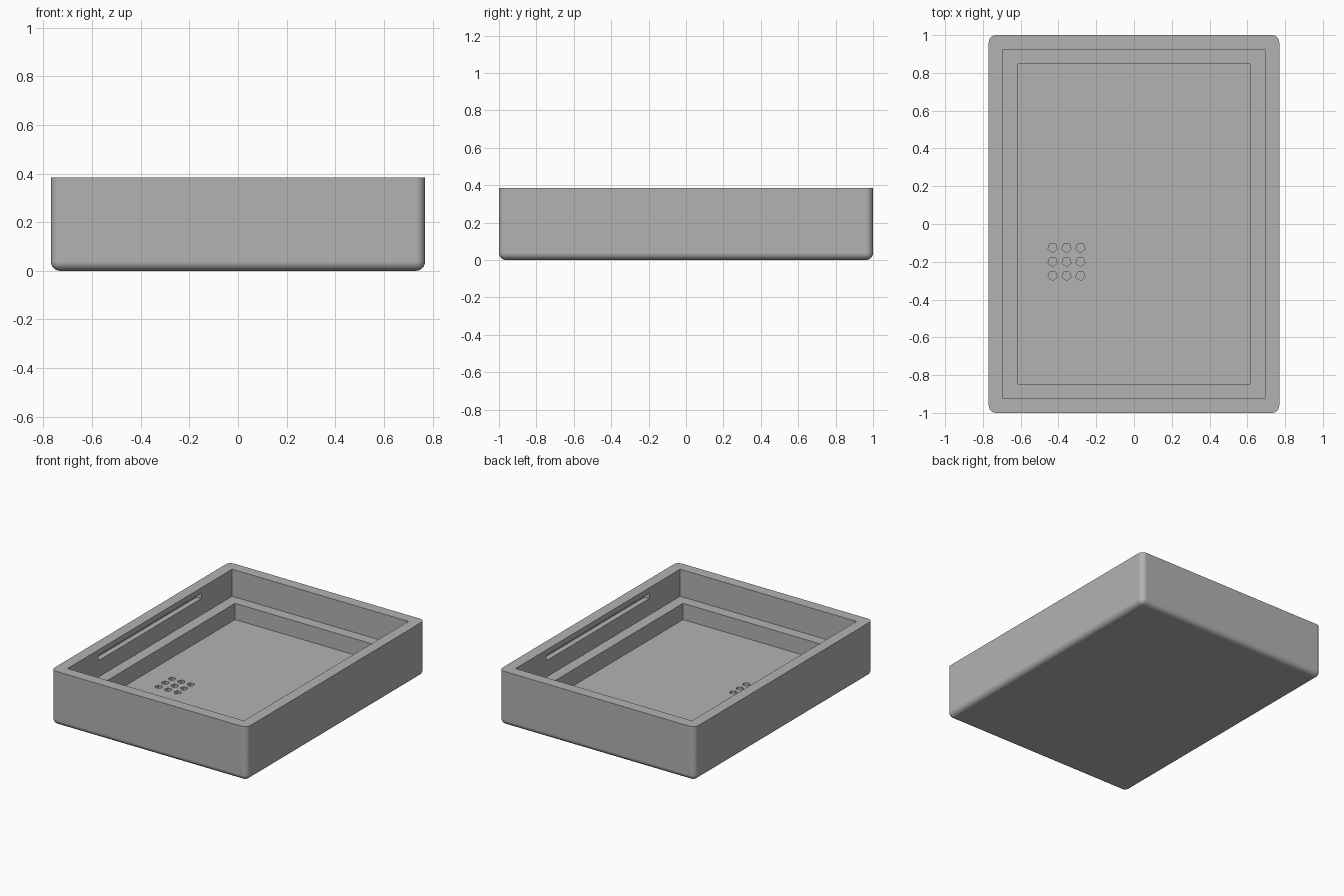
import bpy, bmesh, math
from mathutils import Matrix

old = bpy.data.objects.get("Cube")
if old:
    bpy.data.objects.remove(old, do_unlink=True)

U = 1 / 13                      # wall thickness, used as the module
WIDTH, DEPTH, HEIGHT = 20 * U, 26 * U, 5 * U
LEDGE, FLOOR = 2.5 * U, U

grey = bpy.data.materials.new("plain grey")
grey.use_nodes = True
COLOUR = (0.45, 0.45, 0.45, 1)
grey.diffuse_color = COLOUR
grey.node_tree.nodes["Principled BSDF"].inputs["Base Color"].default_value = COLOUR


def make(name, bm):
    mesh = bpy.data.meshes.new(name)
    bm.to_mesh(mesh)
    bm.free()
    mesh.materials.append(grey)
    obj = bpy.data.objects.new(name, mesh)
    bpy.context.collection.objects.link(obj)
    return obj


def box(bm, x, y, z0, z1, cx=0):
    m = Matrix.Translation((cx, 0, (z0 + z1) / 2)) @ Matrix.Diagonal((x, y, z1 - z0, 1))
    bmesh.ops.create_cube(bm, size=1, matrix=m)


def apply(obj):
    bpy.context.view_layer.objects.active = obj
    for mod in list(obj.modifiers):
        bpy.ops.object.modifier_apply(modifier=mod.name)


def cut(obj, bm):
    cutter = make("cutter", bm)
    cutter.hide_render = True
    mod = obj.modifiers.new("cut", "BOOLEAN")
    mod.operation, mod.solver, mod.object = "DIFFERENCE", "EXACT", cutter
    apply(obj)
    bpy.data.objects.remove(cutter, do_unlink=True)


# Outer shell, rounded everywhere except around the rim
bm = bmesh.new()
box(bm, WIDTH, DEPTH, 0, HEIGHT)
soft = [e for e in bm.edges if min(v.co.z for v in e.verts) < HEIGHT / 2]
bmesh.ops.bevel(bm, geom=soft, offset=U / 2, segments=6, profile=0.5, affect="EDGES")
tray = make("open_tray", bm)

# Stepped cavity: wide upper opening, then the narrower well
for inset, bottom in ((1, LEDGE), (2, FLOOR)):
    bm = bmesh.new()
    box(bm, WIDTH - 2 * inset * U, DEPTH - 2 * inset * U, bottom, HEIGHT + U)
    cut(tray, bm)

# Long slot in each side wall
for side in (-1, 1):
    bm = bmesh.new()
    box(bm, U, 15 * U, 4 * U, 4.5 * U, side * (WIDTH / 2 - U))
    cut(tray, bm)

# Grid of blind five-sided holes in the floor
bm = bmesh.new()
for i in (-1, 0, 1):
    for j in (-1, 0, 1):
        place = Matrix.Translation((-0.357 + i * 0.074, -0.2 + j * 0.074, FLOOR))
        bmesh.ops.create_cone(bm, cap_ends=True, segments=5, radius1=0.026, radius2=0.026,
                              depth=U, matrix=place @ Matrix.Rotation(math.pi, 4, "Z"))
cut(tray, bm)

# Smooth rounded edges, crisp inner corners
bpy.ops.object.select_all(action="DESELECT")
tray.select_set(True)
bpy.context.view_layer.objects.active = tray
bpy.ops.object.shade_smooth_by_angle(angle=math.radians(30))
weighted = tray.modifiers.new("flat_panels", "WEIGHTED_NORMAL")
weighted.keep_sharp = True
